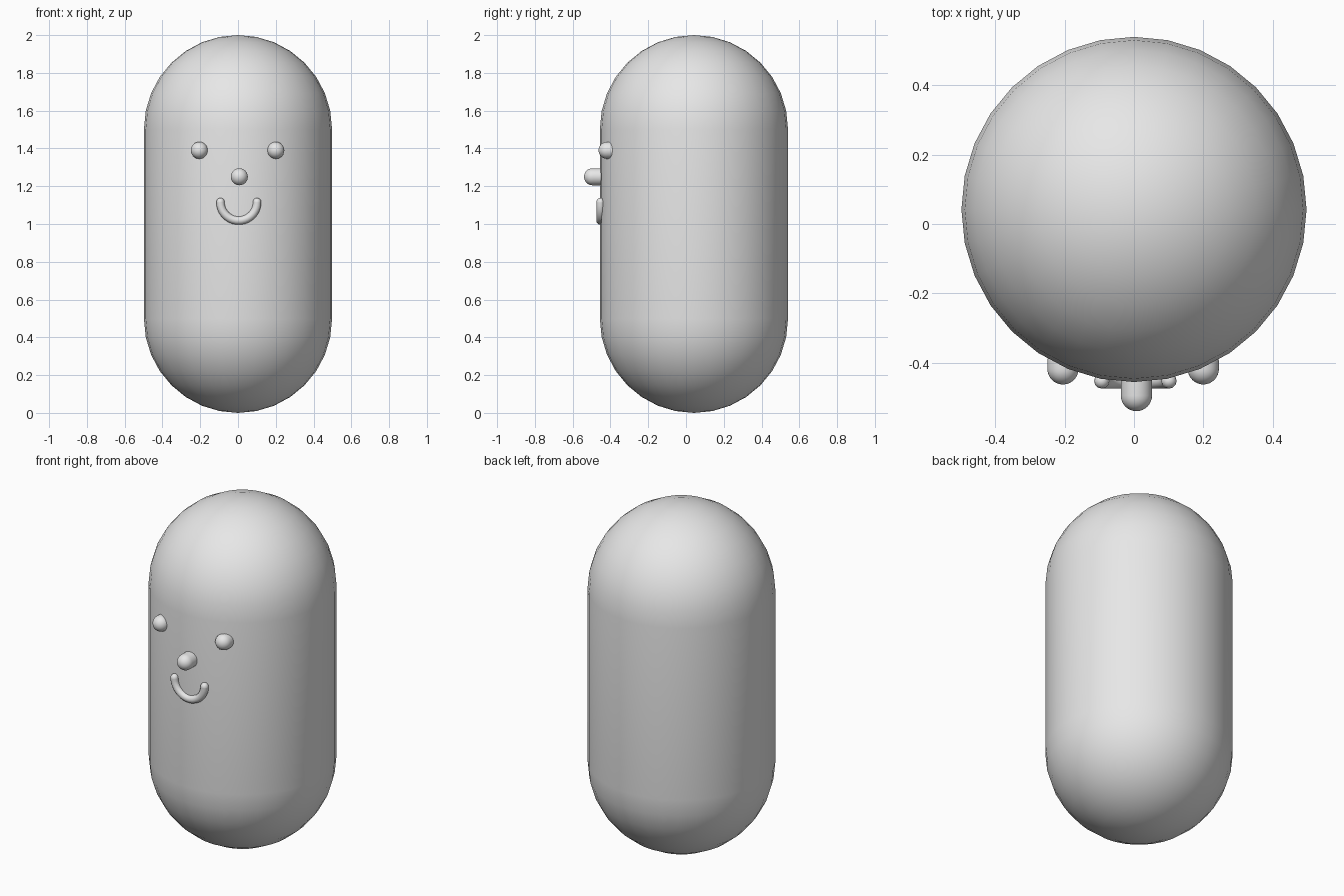
import bpy, bmesh, math
from mathutils import Matrix, Vector

if "Cube" in bpy.data.objects:
    bpy.data.objects.remove(bpy.data.objects["Cube"])

grey = bpy.data.materials.new("light_grey")
grey.diffuse_color = (0.8, 0.8, 0.8, 1)
grey.use_nodes = True
grey.node_tree.nodes["Principled BSDF"].inputs["Base Color"].default_value = grey.diffuse_color


def capsule(name, radius, half_straight, location, rot_x=0, segments=32, rings=8):
    """Spin a rounded half profile around z, then place it."""
    profile = []
    for side in (-1, 1):
        for i in range(rings + 1):
            a = math.pi / 2 * (i / rings if side > 0 else 1 - i / rings)
            profile.append(Vector((radius * math.cos(a), 0,
                                   side * (half_straight + radius * math.sin(a)))))
    bm = bmesh.new()
    verts = [bm.verts.new(p) for p in profile]
    edges = [bm.edges.new(pair) for pair in zip(verts, verts[1:])]
    bmesh.ops.spin(bm, geom=verts + edges, cent=(0, 0, 0), axis=(0, 0, 1),
                   angle=2 * math.pi, steps=segments)
    bmesh.ops.remove_doubles(bm, verts=bm.verts, dist=1e-5)
    bmesh.ops.recalc_face_normals(bm, faces=bm.faces)
    bm.transform(Matrix.Rotation(rot_x, 4, 'X'))
    for f in bm.faces:
        f.smooth = True
    mesh = bpy.data.meshes.new(name)
    bm.to_mesh(mesh)
    bm.free()
    mesh.materials.append(grey)
    obj = bpy.data.objects.new(name, mesh)
    obj.location = location
    bpy.context.collection.objects.link(obj)
    return obj


# Pill-shaped body
capsule("body", 0.498, 0.502, (0, 0.042, 1.0))

# Eyes and peg nose, pointing forward
for side, x in (("left", -0.205), ("right", 0.2)):
    capsule(side + "_eye", 0.045, 0.01, (x, -0.408, 1.39), math.pi / 2)
capsule("nose", 0.045, 0.05, (0.007, -0.445, 1.25), math.pi / 2)

# Smile: half-circle tube with round ends
MX, MY, MZ, MR, TUBE = 0.004, -0.453, 1.115, 0.097, 0.022
curve = bpy.data.curves.new("smile", 'CURVE')
curve.dimensions = '3D'
curve.bevel_depth = TUBE
curve.bevel_resolution = 4
spline = curve.splines.new('POLY')
steps = 20
spline.points.add(steps)
for i, p in enumerate(spline.points):
    a = math.pi + math.pi * i / steps
    p.co = (MX + MR * math.cos(a), MY, MZ + MR * math.sin(a), 1)
spline.use_smooth = True
curve.materials.append(grey)
bpy.context.collection.objects.link(bpy.data.objects.new("smile", curve))
for side, s in (("left", -1), ("right", 1)):
    capsule(side + "_smile_end", TUBE, 0.001, (MX + s * MR, MY, MZ), 0, 12, 4)
